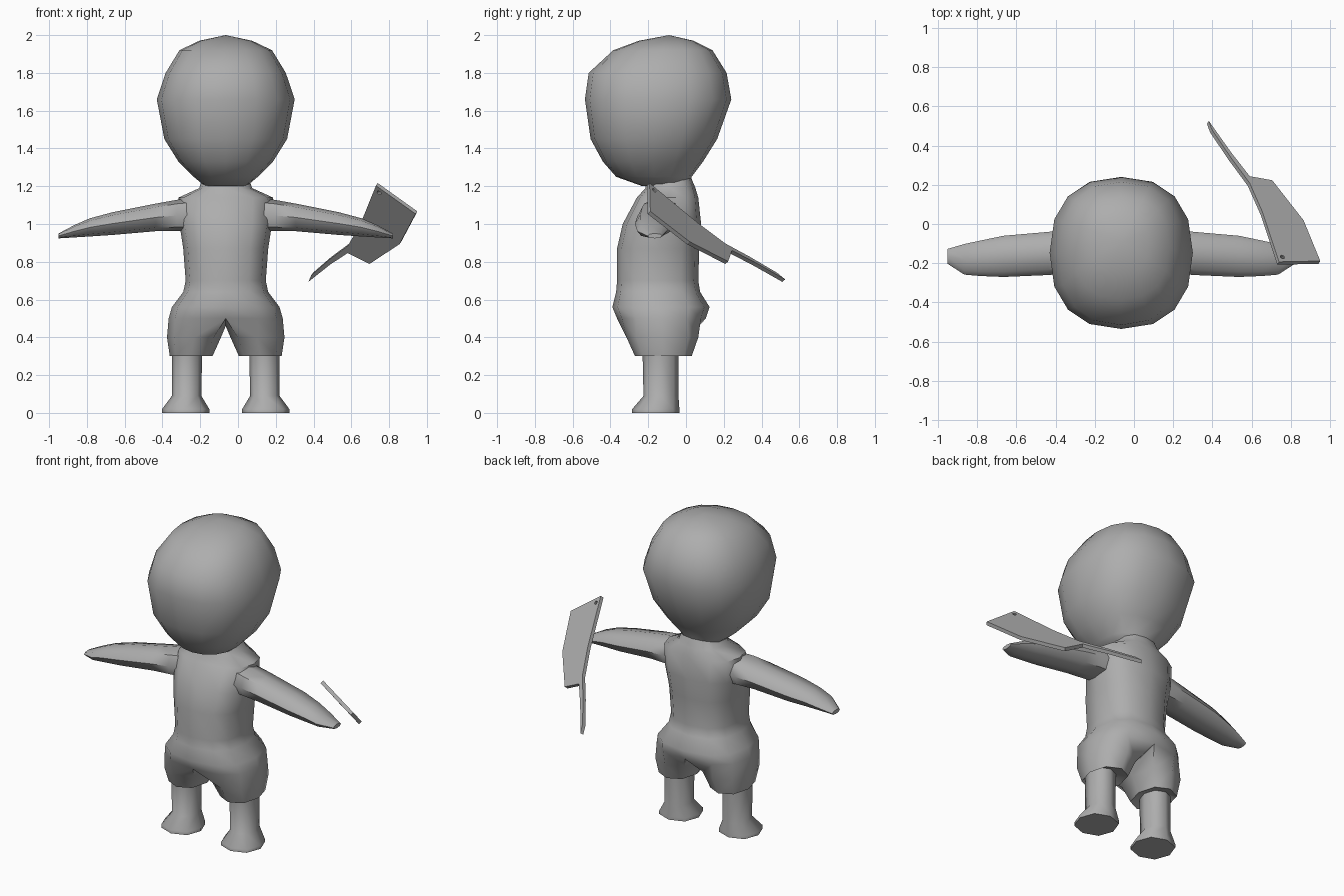
import bpy, bmesh
from math import sin, cos, pi, radians, copysign
from mathutils import Vector

if "Cube" in bpy.data.objects:
    bpy.data.objects.remove(bpy.data.objects["Cube"])

MID = -0.065  # centre line of the figure

clay = bpy.data.materials.new("clay grey")
clay.use_nodes = True
GREY = (0.42, 0.42, 0.42, 1)
clay.diffuse_color = GREY
clay.node_tree.nodes["Principled BSDF"].inputs["Base Color"].default_value = GREY


def power(v, p):
    return copysign(abs(v) ** p, v)


def ring(bm, centre, u, v, n, p=0.85, start=0.0):
    """Closed ring of n verts, rounded square when p is below 1."""
    out = []
    for i in range(n):
        a = start + 2 * pi * i / n
        out.append(bm.verts.new(Vector(centre) + Vector(u) * power(sin(a), p)
                                + Vector(v) * power(cos(a), p)))
    return out


def flat_ring(bm, z, hx, front, back, n, p=0.85):
    """Horizontal ring that starts at the front middle and turns to +x."""
    return ring(bm, (MID, (front + back) / 2, z), (hx, 0, 0),
                (0, (front - back) / 2, 0), n, p)


def bridge(bm, a, b):
    n = len(a)
    for i in range(n):
        j = (i + 1) % n
        bm.faces.new((a[i], a[j], b[j], b[i]))


def loft(bm, rings):
    for a, b in zip(rings, rings[1:]):
        bridge(bm, a, b)


def finish(bm, name, angle=50, smooth=True):
    bmesh.ops.recalc_face_normals(bm, faces=bm.faces[:])
    mesh = bpy.data.meshes.new(name)
    bm.to_mesh(mesh)
    bm.free()
    mesh.materials.append(clay)
    ob = bpy.data.objects.new(name, mesh)
    bpy.context.collection.objects.link(ob)
    if smooth:
        bpy.ops.object.select_all(action='DESELECT')
        bpy.context.view_layer.objects.active = ob
        ob.select_set(True)
        bpy.ops.object.shade_smooth_by_angle(angle=radians(angle))
    return ob


# Head: large rounded skull, narrow at the chin
bm = bmesh.new()
HEAD = [(1.20, .11, -.23, .02), (1.25, .17, -.37, .03), (1.33, .25, -.44, .09),
        (1.45, .325, -.505, .165), (1.66, .365, -.535, .24),
        (1.80, .318, -.515, .215), (1.92, .245, -.385, .14),
        (1.97, .14, -.25, .04)]
rings = [flat_ring(bm, *s, 16) for s in HEAD]
loft(bm, rings)
bm.faces.new(rings[0])
crown = bm.verts.new((MID, -.09, 2.0))
for i in range(16):
    bm.faces.new((rings[-1][i], rings[-1][(i + 1) % 16], crown))
finish(bm, "head", 60)

# Torso, shorts and legs: one loft that splits in two at the crotch
bm = bmesh.new()
TORSO = [(1.25, .12, -.21, .025), (1.19, .14, -.215, .05), (1.14, .25, -.26, .065),
         (1.0, .245, -.335, .08), (.87, .225, -.365, .07), (.70, .212, -.365, .065),
         (.64, .225, -.37, .075), (.56, .285, -.39, .125), (.50, .302, -.365, .105)]
LEG = [(.40, .168, .143, -.315, .065), (.30, .183, .113, -.27, .03),
       (.32, .205, .080, -.23, -.04), (.09, .207, .078, -.225, -.04),
       (.02, .212, .125, -.285, -.035), (0, .212, .125, -.285, -.035)]
rings = [flat_ring(bm, *s, 12, .8) for s in TORSO]
loft(bm, rings)
bm.faces.new(rings[0])
hip = rings[-1]
crotch = bm.verts.new((MID, -.13, .46))
for side in (1, -1):
    loop = [hip[(side * i) % 12] for i in range(7)] + [crotch]
    legs = [loop]
    for z, off, hx, front, back in LEG:
        legs.append(ring(bm, (MID + side * off, (front + back) / 2, z),
                         (0, (front - back) / 2, 0), (-side * hx, 0, 0),
                         8, .9, pi / 4))
    loft(bm, legs)
    bm.faces.new(legs[-1])
finish(bm, "body")

# Arms: tapered, held out sideways with flat hands
ARM = [(.15, -.13, 1.05, .10, .09), (.26, -.14, 1.045, .11, .083),
       (.37, -.15, 1.035, .11, .073), (.60, -.165, 1.002, .105, .060),
       (.72, -.175, .982, .09, .048), (.80, -.18, .962, .078, .033),
       (.885, -.165, .937, .038, .013)]
for side, name in ((1, "left_arm"), (-1, "right_arm")):
    bm = bmesh.new()
    rings = [ring(bm, (MID + side * off, y, z), (0, hy, 0), (0, 0, hz), 8)
             for off, y, z, hy, hz in ARM]
    loft(bm, rings)
    bm.faces.new(rings[0])
    bm.faces.new(rings[-1])
    finish(bm, name)

# Cleaver: flat plate lying on a tilted plane, blade and handle in one outline
NORMAL = Vector((.43, .655, .62)).normalized()
TIP = Vector((.735, -.2, 1.21))


def on_plane(x, z):
    y = TIP.y - (NORMAL.x * (x - TIP.x) + NORMAL.z * (z - TIP.z)) / NORMAL.y
    return Vector((x, y, z))


OUTLINE = [(.735, 1.21), (.945, 1.06), (.86, .90), (.70, .795), (.585, .853),
           (.49, .79), (.377, .70), (.392, .735), (.49, .82), (.585, .89), (.65, 1.0)]
bm = bmesh.new()
half = NORMAL * .011
front = [bm.verts.new(on_plane(*p) - half) for p in OUTLINE]
back = [bm.verts.new(on_plane(*p) + half) for p in OUTLINE]
bridge(bm, front, back)
bm.faces.new(front)
bm.faces.new(back)
cleaver = finish(bm, "cleaver", smooth=False)

# Hanging hole through the blade corner
bm = bmesh.new()
bmesh.ops.create_cone(bm, cap_ends=True, segments=10, radius1=.012, radius2=.012, depth=.1)
cutter = finish(bm, "hole_cutter", smooth=False)
cutter.location = on_plane(.752, 1.172)
cutter.rotation_euler = NORMAL.to_track_quat('Z', 'Y').to_euler()
cutter.hide_render = True
cutter.hide_viewport = True
cut = cleaver.modifiers.new("hole", 'BOOLEAN')
cut.operation = 'DIFFERENCE'
cut.object = cutter
